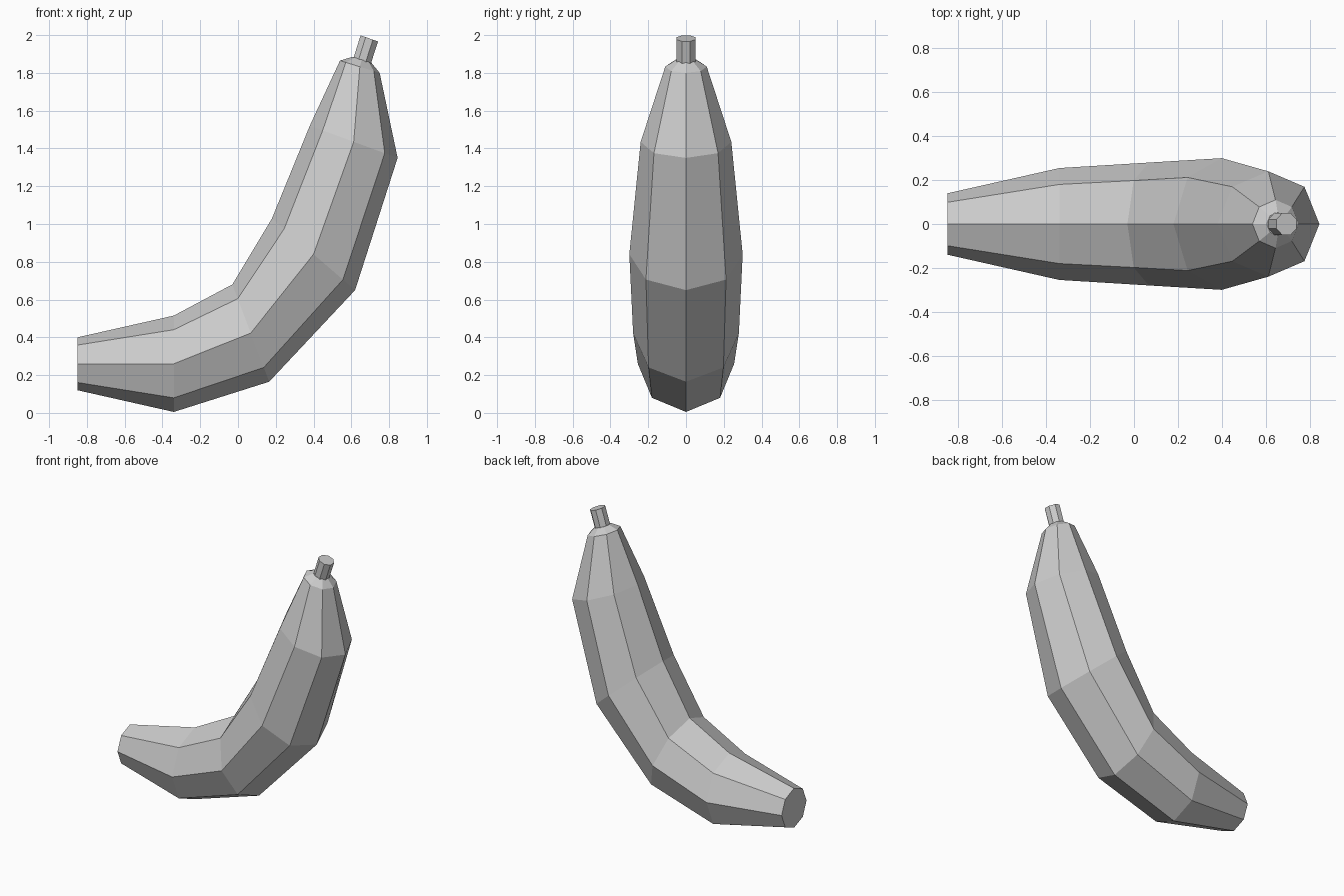
import bpy, bmesh, math
from mathutils import Vector

cube = bpy.data.objects.get("Cube")
if cube:
    bpy.data.objects.remove(cube, do_unlink=True)

SIDES = 8


def make_material(name, rgb):
    mat = bpy.data.materials.new(name)
    mat.use_nodes = True
    mat.diffuse_color = (*rgb, 1)
    mat.node_tree.nodes["Principled BSDF"].inputs["Base Color"].default_value = (*rgb, 1)
    return mat


def loft(name, rings, mat, phase=0.0):
    """Skin rings given as inner (x, z), outer (x, z) and half width in y."""
    bm = bmesh.new()
    loops = []
    for (ix, iz), (ox, oz), width in rings:
        inner, outer = Vector((ix, 0, iz)), Vector((ox, 0, oz))
        centre, arm = (inner + outer) / 2, (inner - outer) / 2
        side = Vector((0, width, 0))
        angles = [math.tau * (i + phase) / SIDES for i in range(SIDES)]
        loops.append([bm.verts.new(centre + arm * math.cos(a) + side * math.sin(a))
                      for a in angles])
    for a, b in zip(loops, loops[1:]):
        for i in range(SIDES):
            j = (i + 1) % SIDES
            bm.faces.new((a[i], a[j], b[j], b[i]))
    bm.faces.new(loops[0])
    bm.faces.new(loops[-1])
    bmesh.ops.recalc_face_normals(bm, faces=bm.faces)
    mesh = bpy.data.meshes.new(name)
    bm.to_mesh(mesh)
    bm.free()
    mesh.materials.append(mat)
    obj = bpy.data.objects.new(name, mesh)
    bpy.context.collection.objects.link(obj)
    return obj


grey = make_material("light grey", (0.6, 0.6, 0.6))

# Curved fruit body, from the blunt tip up to the shoulder
loft("banana_body", [
    ((-0.85, 0.40), (-0.85, 0.12), 0.14),
    ((-0.34, 0.515), (-0.34, 0.005), 0.255),
    ((-0.03, 0.68), (0.165, 0.165), 0.28),
    ((0.18, 1.03), (0.62, 0.65), 0.30),
    ((0.38, 1.52), (0.845, 1.35), 0.24),
    ((0.54, 1.865), (0.75, 1.80), 0.11),
    ((0.605, 1.885), (0.705, 1.855), 0.053),
], grey)

# Short stem
loft("stem", [
    ((0.603, 1.865), (0.703, 1.835), 0.054),
    ((0.645, 2.0), (0.745, 1.965), 0.054),
], grey, phase=0.5)
